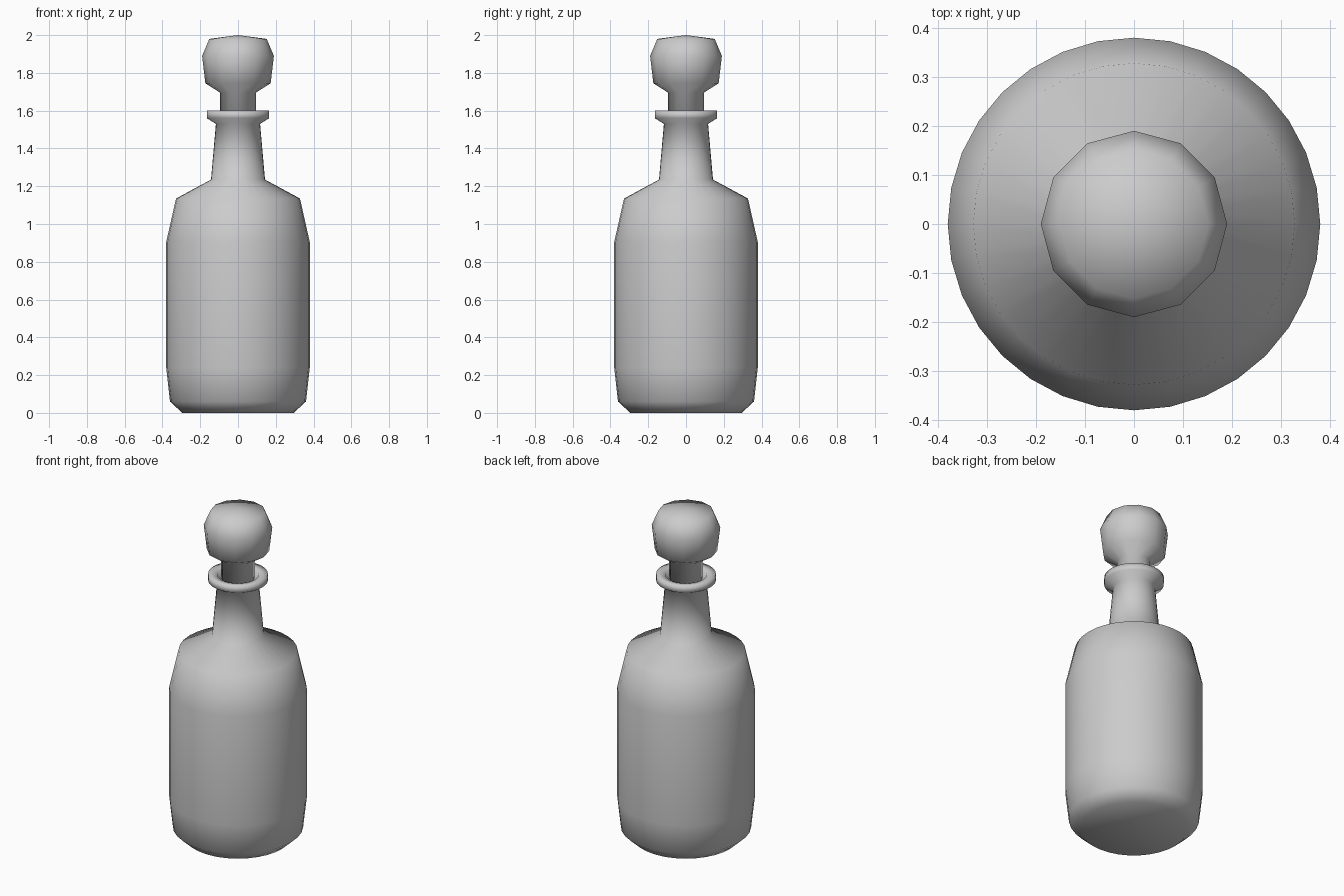
import bpy, bmesh
from math import cos, sin, tau

if "Cube" in bpy.data.objects:
    bpy.data.objects.remove(bpy.data.objects["Cube"])


def lathe(name, profile, sides):
    """Spin an (r, z) profile about z; points with r = 0 become poles."""
    bm = bmesh.new()
    rings = []
    for r, z in profile:
        n = sides if r > 0 else 1
        rings.append([bm.verts.new((r * cos(tau * i / sides), r * sin(tau * i / sides), z))
                      for i in range(n)])
    for a, b in zip(rings, rings[1:]):
        for i in range(sides):
            j = (i + 1) % sides
            quad = [a[i % len(a)], a[j % len(a)], b[j % len(b)], b[i % len(b)]]
            bm.faces.new(list(dict.fromkeys(quad)))
    bmesh.ops.recalc_face_normals(bm, faces=bm.faces[:])
    for f in bm.faces:
        f.smooth = True
    mesh = bpy.data.meshes.new(name)
    bm.to_mesh(mesh)
    bm.free()
    obj = bpy.data.objects.new(name, mesh)
    bpy.context.collection.objects.link(obj)
    return obj


# Bottle: chamfered base, straight wall, shoulder, tapered neck, lip and mouth
lathe("bottle", [
    (0, 0), (0.295, 0), (0.36, 0.06), (0.38, 0.24), (0.38, 0.905),
    (0.328, 1.135), (0.143, 1.235), (0.117, 1.53), (0.165, 1.56),
    (0.165, 1.60), (0.115, 1.595), (0.098, 1.54), (0.098, 1.42), (0, 1.42),
], 32)

# Stopper: twelve-sided stem and faceted knob
lathe("stopper", [
    (0, 1.44), (0.094, 1.44), (0.094, 1.695), (0.173, 1.745),
    (0.19, 1.89), (0.152, 1.98), (0, 2.0),
], 12)
